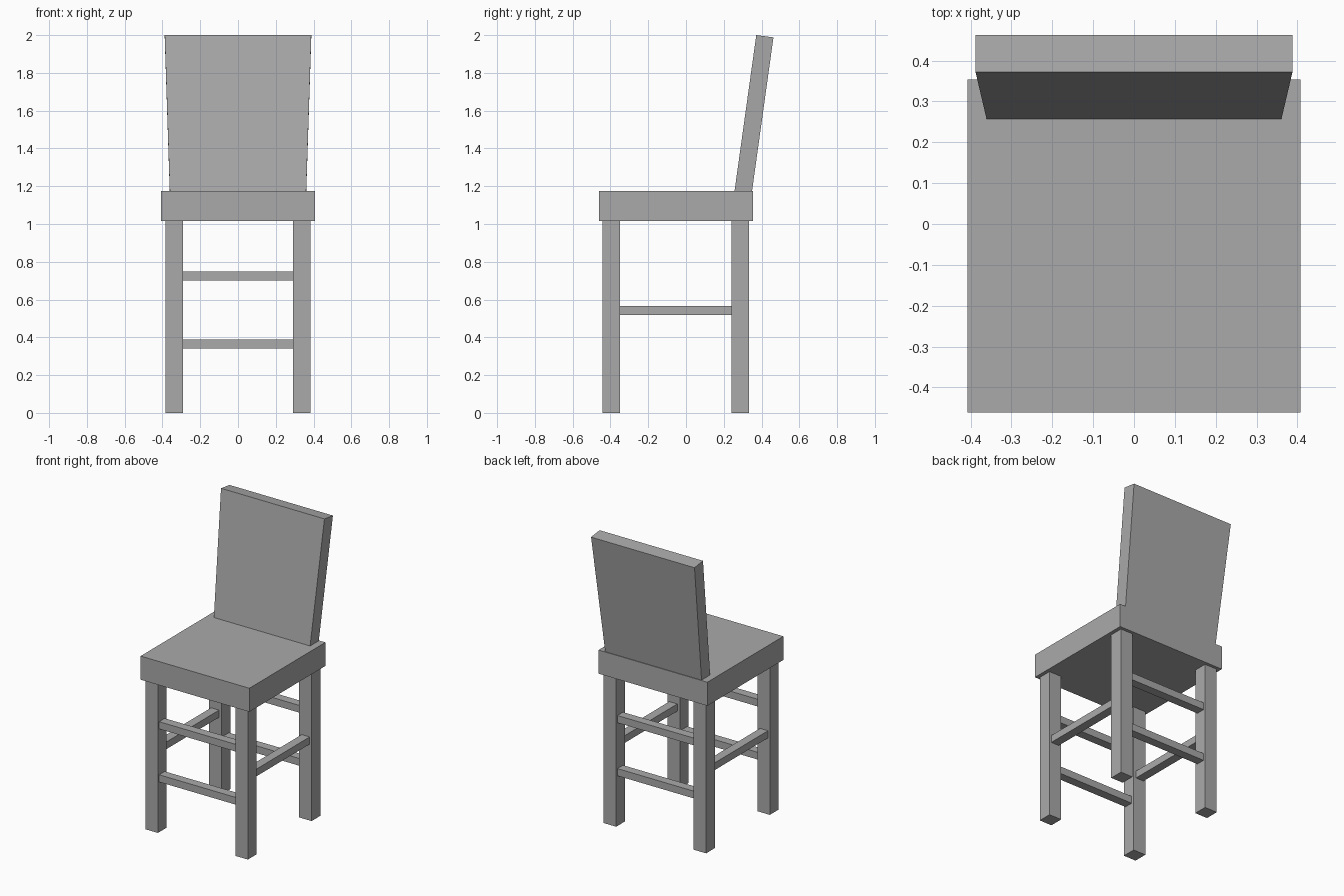
import bpy, bmesh

if "Cube" in bpy.data.objects:
    bpy.data.objects.remove(bpy.data.objects["Cube"])

grey = bpy.data.materials.new("plain grey")
grey.diffuse_color = (0.4, 0.4, 0.4, 1)
grey.use_nodes = True
grey.node_tree.nodes["Principled BSDF"].inputs["Base Color"].default_value = grey.diffuse_color


def box(name, x, y, z):
    """Axis-aligned box from (min, max) ranges; returns the object."""
    bm = bmesh.new()
    bmesh.ops.create_cube(bm, size=1)
    for v in bm.verts:
        v.co = [r[0] + (c + 0.5) * (r[1] - r[0]) for c, r in zip(v.co, (x, y, z))]
    mesh = bpy.data.meshes.new(name)
    bm.to_mesh(mesh)
    bm.free()
    mesh.materials.append(grey)
    ob = bpy.data.objects.new(name, mesh)
    bpy.context.collection.objects.link(ob)
    return ob


SEAT_BOTTOM, SEAT_TOP = 1.015, 1.175
LEG_IN, LEG_OUT = 0.291, 0.384
FRONT, BACK = (-0.443, -0.35), (0.24, 0.333)
INSET, RUNG = 0.014, 0.06

# seat slab
box("seat", (-0.408, 0.408), (-0.461, 0.354), (SEAT_BOTTOM, SEAT_TOP))

# legs and side rungs
for side, s in (("left", -1), ("right", 1)):
    xr = sorted((s * LEG_IN, s * LEG_OUT))
    box(f"front_{side}_leg", xr, FRONT, (0, SEAT_BOTTOM))
    box(f"back_{side}_leg", xr, BACK, (0, SEAT_BOTTOM))
    outer = LEG_OUT - INSET
    box(f"{side}_rung", sorted((s * (outer - RUNG), s * outer)),
        (FRONT[1], BACK[0]), (0.518, 0.567))

# two rungs each at front and back
for level, z in (("lower", 0.34), ("upper", 0.7)):
    for end, y in (("front", FRONT[0] + INSET), ("back", BACK[1] - INSET - RUNG)):
        box(f"{end}_{level}_rung", (-LEG_IN, LEG_IN), (y, y + RUNG), (z, z + 0.049))

# backrest: leaning slab, wider at the top
back = box("backrest", (-1, 1), (0, 1), (0, 1))
for v in back.data.vertices:
    x, depth, up = v.co
    half = 0.388 if up > 0.5 else 0.361
    v.co = (x * half,
            0.257 + 0.115 * up + 0.091 * depth,
            SEAT_TOP + 0.825 * up - 0.012 * depth)
